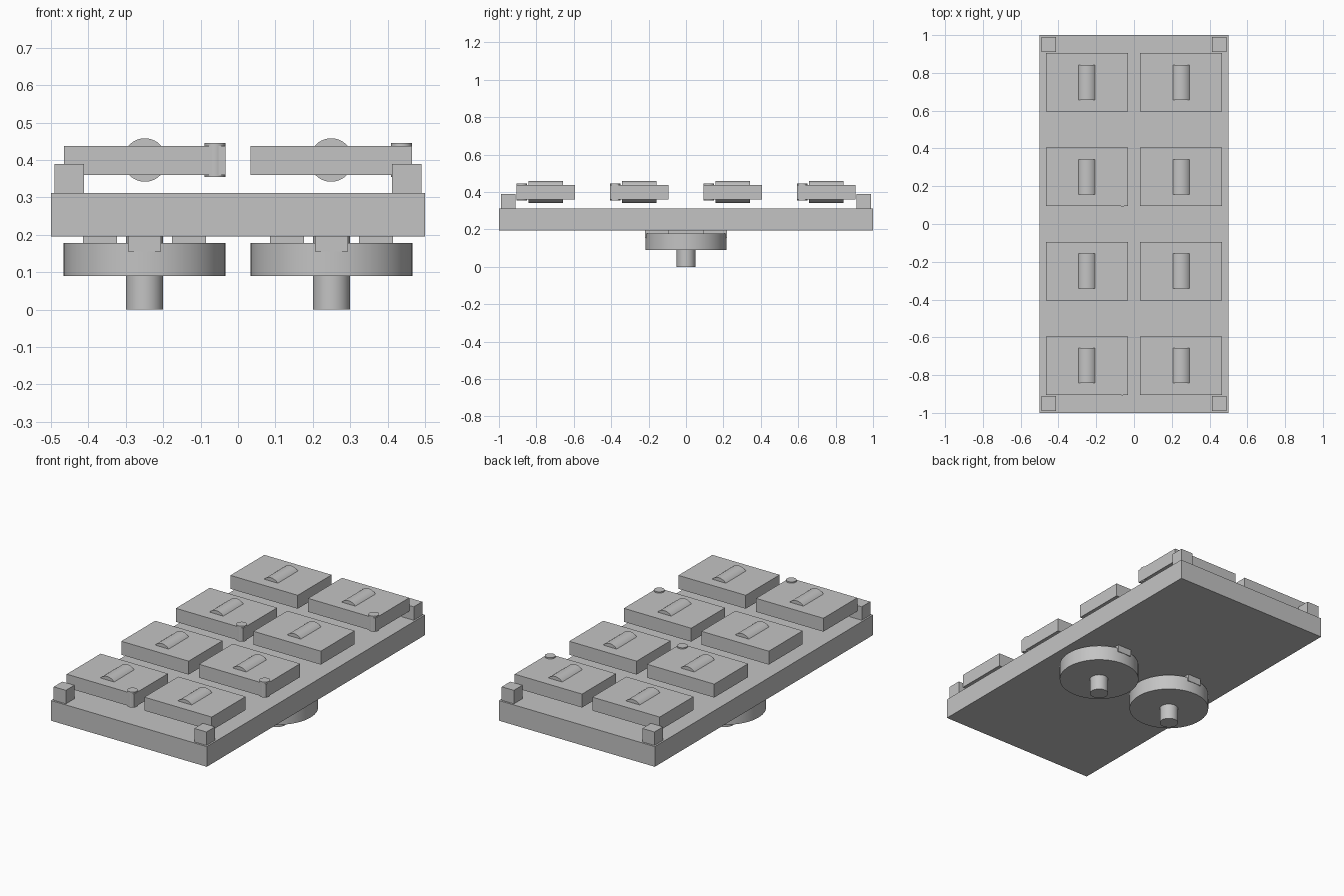
import bpy
import math

cube = bpy.data.objects.get("Cube")
if cube:
    bpy.data.objects.remove(cube, do_unlink=True)

grey = bpy.data.materials.new("plain_grey")
grey.use_nodes = True
GREY = (0.55, 0.55, 0.55, 1)
grey.diffuse_color = GREY
grey.node_tree.nodes["Principled BSDF"].inputs["Base Color"].default_value = GREY


def box(name, center, size):
    bpy.ops.mesh.primitive_cube_add(size=1, location=center)
    ob = bpy.context.object
    ob.name = name
    ob.scale = size
    bpy.ops.object.transform_apply(location=False, rotation=False, scale=True)
    ob.data.materials.append(grey)
    return ob


def cylinder(name, center, radius, depth, along_y=False, sides=64):
    rot = (math.pi / 2, 0, 0) if along_y else (0, 0, 0)
    bpy.ops.mesh.primitive_cylinder_add(vertices=sides, radius=radius, depth=depth,
                                        location=center, rotation=rot)
    ob = bpy.context.object
    ob.name = name
    ob.data.materials.append(grey)
    bpy.ops.object.shade_smooth_by_angle(angle=math.radians(30))
    return ob


# Main slab with a post on each corner
box("base_slab", (0, 0, 0.2535), (1, 2, 0.117))
for sx in (-1, 1):
    for sy in (-1, 1):
        box("corner_post", (sx * 0.451, sy * 0.95, 0.351), (0.078, 0.078, 0.078))

# Raised tiles, each on a roller; every other one carries a corner pin
for row in range(4):
    y = -0.75 + row * 0.5
    for col in range(2):
        x = -0.249 + col * 0.498
        box("tile", (x, y, 0.399), (0.432, 0.311, 0.078))
        cylinder("tile_roller", (x, y, 0.4), 0.058, 0.185, along_y=True)
        if row % 2 == col:
            cylinder("tile_pin", (x + 0.188, y - 0.129, 0.4), 0.028, 0.09, sides=32)

# Two wheels below the slab, with shafts, locating bars and spacer blocks
for x in (-0.25, 0.25):
    cylinder("wheel", (x, 0, 0.134), 0.216, 0.088)
    cylinder("wheel_shaft", (x, 0, 0.1), 0.05, 0.2)
    box("locating_bar", (x, 0, 0.176), (0.088, 0.436, 0.042))
    for side in (-1, 1):
        box("spacer_block", (x + side * 0.119, 0, 0.186), (0.09, 0.186, 0.02))
